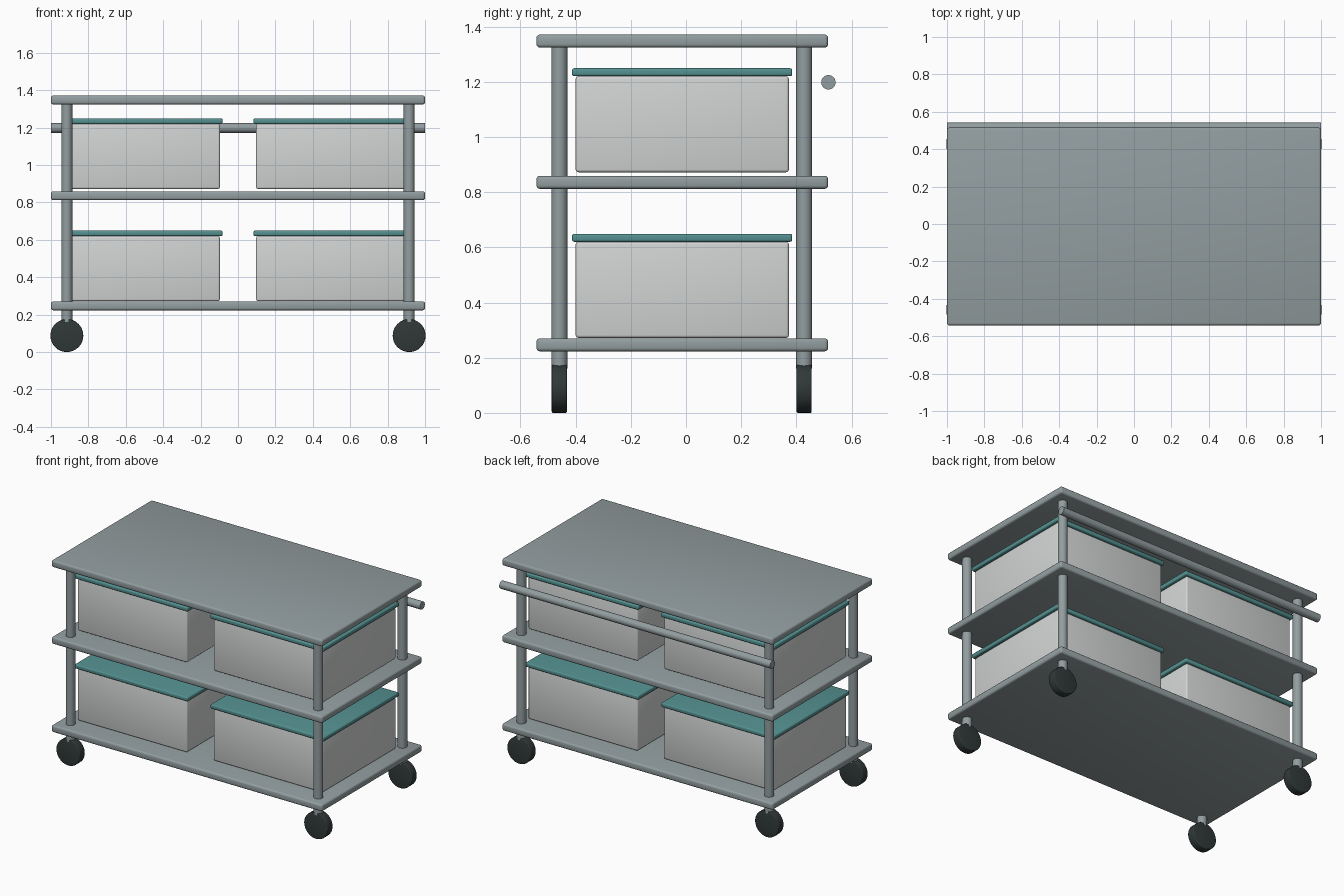
import bpy
import math

cube = bpy.data.objects.get("Cube")
if cube:
    bpy.data.objects.remove(cube, do_unlink=True)


def make_material(name, rgb):
    mat = bpy.data.materials.new(name)
    mat.use_nodes = True
    mat.diffuse_color = (*rgb, 1)
    mat.node_tree.nodes["Principled BSDF"].inputs["Base Color"].default_value = (*rgb, 1)
    return mat


STEEL = make_material("grey steel", (0.29, 0.34, 0.35))
PLASTIC = make_material("pale grey plastic", (0.64, 0.66, 0.65))
TEAL = make_material("teal lid", (0.09, 0.28, 0.28))
RUBBER = make_material("dark rubber", (0.03, 0.04, 0.04))


def finish(name, mat, bevel):
    obj = bpy.context.object
    obj.name = name
    obj.data.materials.append(mat)
    if bevel:
        mod = obj.modifiers.new("rounded edges", "BEVEL")
        mod.width = bevel
        mod.segments = 3
        mod.limit_method = "ANGLE"
        mod.angle_limit = math.radians(50)
        bpy.ops.object.modifier_apply(modifier=mod.name)
    bpy.ops.object.shade_smooth_by_angle(angle=math.radians(35))
    return obj


def block(name, x, y, z, mat, bevel):
    """Rounded box given by its (low, high) range on each axis."""
    ranges = (x, y, z)
    bpy.ops.mesh.primitive_cube_add(size=1, location=[(a + b) / 2 for a, b in ranges])
    bpy.context.object.scale = [b - a for a, b in ranges]
    bpy.ops.object.transform_apply(location=False, rotation=False, scale=True)
    return finish(name, mat, bevel)


def rod(name, centre, radius, length, mat, rotation=(0, 0, 0), bevel=0):
    bpy.ops.mesh.primitive_cylinder_add(vertices=32, radius=radius, depth=length,
                                        location=centre, rotation=rotation)
    return finish(name, mat, bevel)


QUARTER = math.pi / 2
FRONT, BACK = -0.542, 0.515

# Three shelves
for name, base in (("bottom", 0.223), ("middle", 0.812), ("top", 1.324)):
    block(name + "_shelf", (-1, 1), (FRONT, BACK), (base, base + 0.047), STEEL, 0.012)

# Corner posts with a wheel under each
for side, x in (("right", -0.915), ("left", 0.915)):
    for end, y in (("front", -0.459), ("back", 0.428)):
        low, high = 0.16, 1.34
        rod(f"{end}_{side}_post", (x, y, (low + high) / 2), 0.029, high - low, STEEL)
        rod(f"{end}_{side}_wheel", (x, y, 0.088), 0.088, 0.055, RUBBER,
            (QUARTER, 0, 0), 0.005)

# Storage boxes with overhanging lids
for level, base in (("lower", 0.272), ("upper", 0.872)):
    for side, sign in (("right", -1), ("left", 1)):
        span = sorted((sign * 0.097, sign * 0.905))
        rim = sorted((sign * 0.083, sign * 0.919))
        block(f"{level}_{side}_box", span, (-0.4, 0.373), (base, base + 0.348),
              PLASTIC, 0.01)
        block(f"{level}_{side}_lid", rim, (-0.413, 0.385), (base + 0.348, base + 0.377),
              TEAL, 0.008)

# Push handle across the back
rod("push_handle", (0, 0.516, 1.198), 0.026, 2, STEEL, (0, QUARTER, 0))
